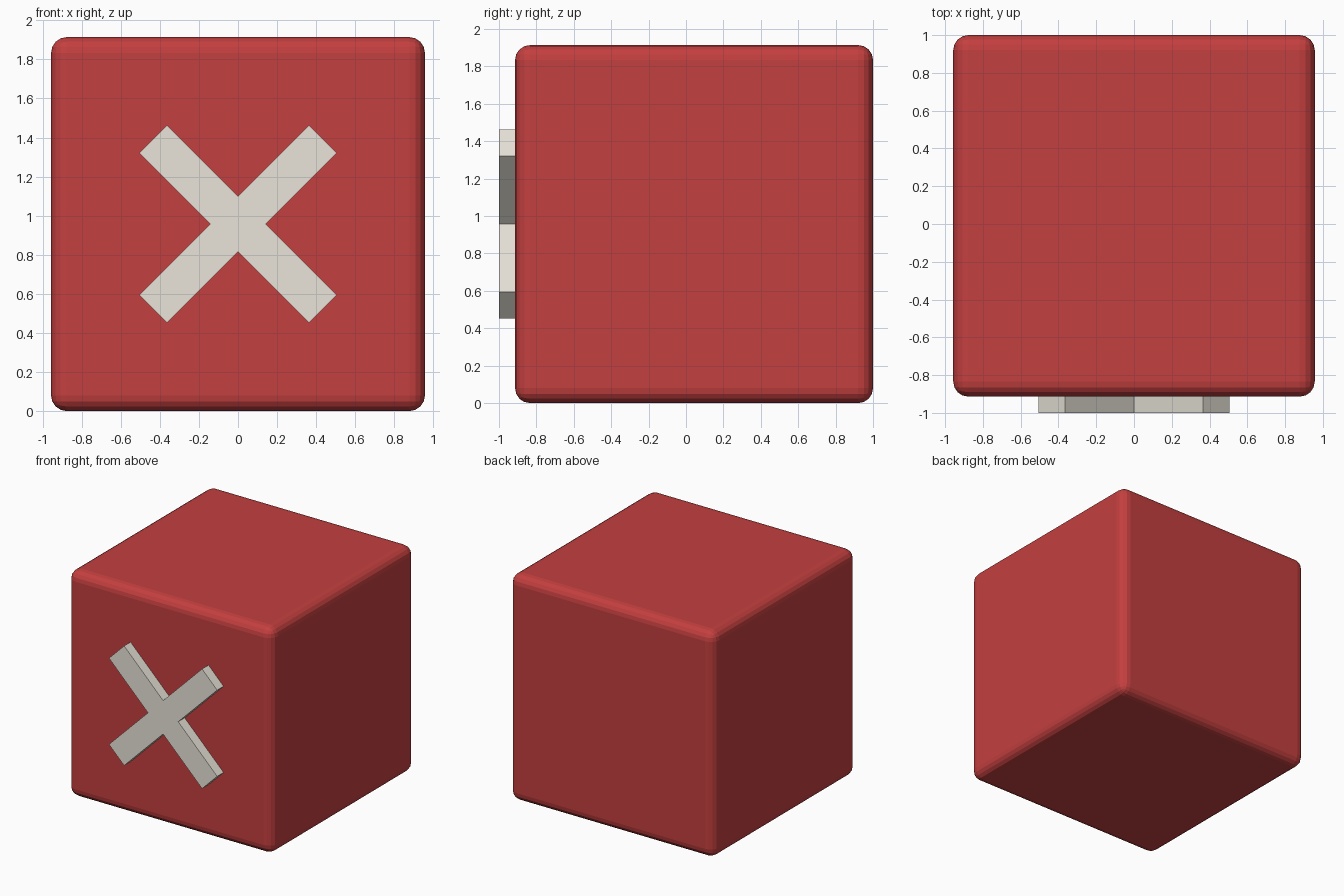
import bpy, bmesh
from math import pi
from mathutils import Matrix, Vector

if "Cube" in bpy.data.objects:
    bpy.data.objects.remove(bpy.data.objects["Cube"])

SIZE, FRONT, BACK = 1.914, -0.914, 1.0
MID_Z = SIZE / 2


def add_object(name, bm, color):
    bmesh.ops.recalc_face_normals(bm, faces=bm.faces)
    mesh = bpy.data.meshes.new(name)
    bm.to_mesh(mesh)
    bm.free()
    obj = bpy.data.objects.new(name, mesh)
    bpy.context.collection.objects.link(obj)
    mat = bpy.data.materials.new(name + "_color")
    mat.diffuse_color = color
    mat.use_nodes = True
    mat.node_tree.nodes["Principled BSDF"].inputs["Base Color"].default_value = mat.diffuse_color
    mesh.materials.append(mat)
    return obj


# Rounded block body
bm = bmesh.new()
bmesh.ops.create_cube(bm, size=SIZE,
                      matrix=Matrix.Translation((0, (FRONT + BACK) / 2, MID_Z)))
body = add_object("block", bm, (0.55, 0.05, 0.05, 1))
bevel = body.modifiers.new("rounded_edges", 'BEVEL')
bevel.width = 0.08
bevel.segments = 4

# Raised diagonal cross on the front: one arm end repeated four times
ARM, HALF = 0.615, 0.1
bm = bmesh.new()
verts = []
for i in range(4):
    turn = Matrix.Rotation(pi / 4 + i * pi / 2, 3, 'Y')
    for x, z in ((ARM, HALF), (ARM, -HALF), (HALF, -HALF)):
        verts.append(bm.verts.new(turn @ Vector((x, -1.0, z)) + Vector((0, 0, MID_Z))))
face = bm.faces.new(verts)
ext = bmesh.ops.extrude_face_region(bm, geom=[face], use_keep_orig=True)
moved = [g for g in ext["geom"] if isinstance(g, bmesh.types.BMVert)]
bmesh.ops.translate(bm, verts=moved, vec=(0, 1.0 + FRONT, 0))
add_object("front_cross", bm, (0.82, 0.78, 0.70, 1))
